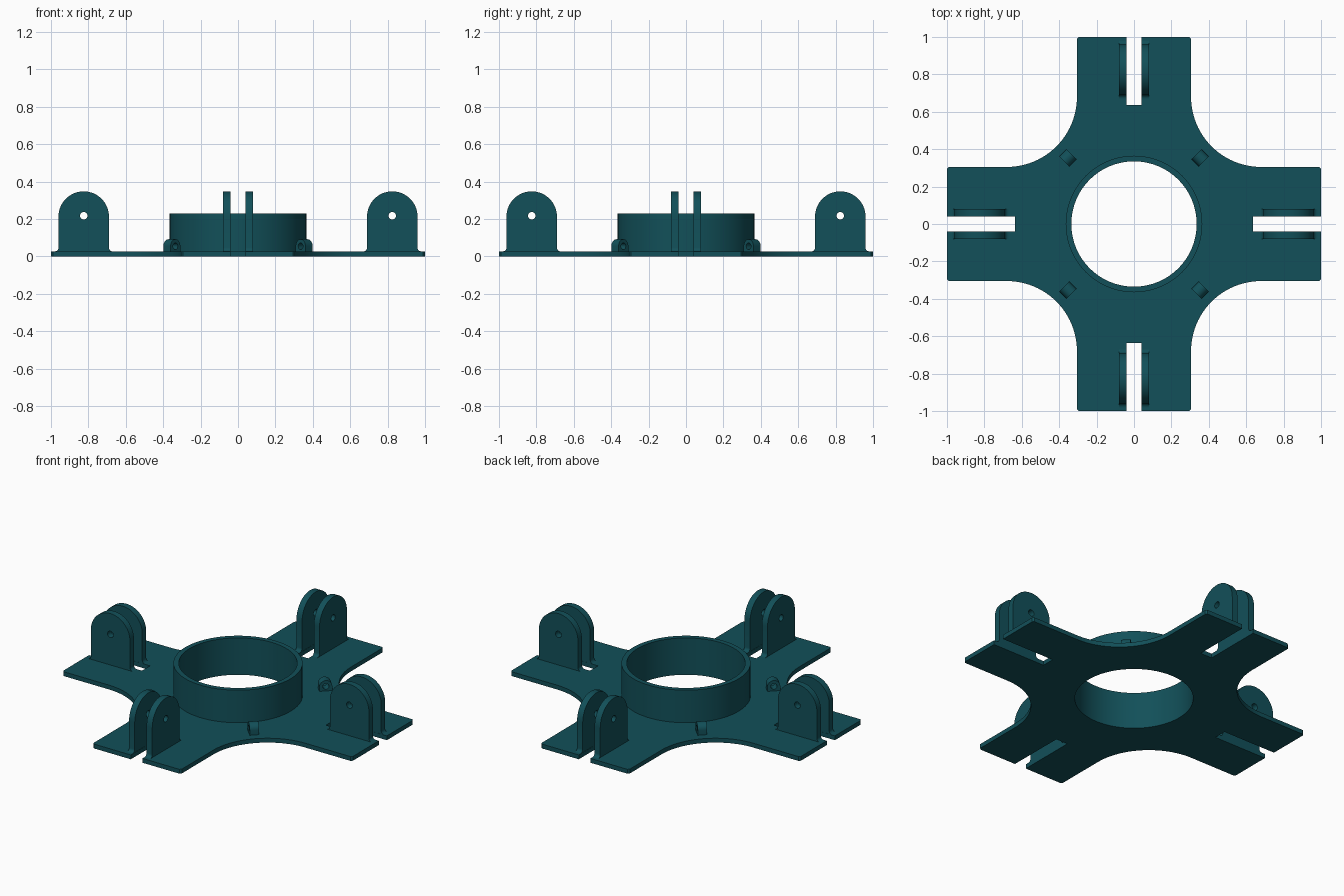
import bpy, bmesh
from math import pi, cos, sin, radians
from mathutils import Matrix, Vector
from mathutils.geometry import tessellate_polygon

if "Cube" in bpy.data.objects:
    bpy.data.objects.remove(bpy.data.objects["Cube"])

mat = bpy.data.materials.new("dark_teal")
mat.diffuse_color = (0.006, 0.08, 0.1, 1)
mat.use_nodes = True
mat.node_tree.nodes["Principled BSDF"].inputs["Base Color"].default_value = mat.diffuse_color


def arc(cx, cy, r, a0, a1, n):
    return [(cx + r * cos(radians(a0 + (a1 - a0) * i / n)),
             cy + r * sin(radians(a0 + (a1 - a0) * i / n))) for i in range(n + 1)]


def circle(cx, cy, r, n):
    return arc(cx, cy, r, 0, 360, n)[:-1]


def prism(name, loops, height, matrix=Matrix()):
    """Extrude an outline with optional holes along local z."""
    flat = [p for loop in loops for p in loop]
    n = len(flat)
    verts = [(x, y, 0) for x, y in flat] + [(x, y, height) for x, y in flat]
    tris = tessellate_polygon([[Vector((x, y, 0)) for x, y in loop] for loop in loops])
    faces = [tuple(t) for t in tris] + [tuple(i + n for i in reversed(t)) for t in tris]
    start = 0
    for loop in loops:
        m = len(loop)
        for i in range(m):
            a, b = start + i, start + (i + 1) % m
            faces.append((a, b, b + n, a + n))
        start += m
    mesh = bpy.data.meshes.new(name)
    mesh.from_pydata(verts, [], faces)
    bm = bmesh.new()
    bm.from_mesh(mesh)
    bm.transform(matrix)
    bmesh.ops.recalc_face_normals(bm, faces=bm.faces[:])
    bm.to_mesh(mesh)
    bm.free()
    obj = bpy.data.objects.new(name, mesh)
    bpy.context.collection.objects.link(obj)
    mesh.materials.append(mat)
    bpy.ops.object.select_all(action='DESELECT')
    obj.select_set(True)
    bpy.context.view_layer.objects.active = obj
    bpy.ops.object.shade_smooth_by_angle(angle=radians(35))
    return obj


# Cross-shaped base plate: one slotted arm and its corner fillet, repeated four times
arm = [(0.68, -0.305), (0.99, -0.305), (1, -0.295), (1, -0.04), (0.635, -0.04),
       (0.635, 0.04), (1, 0.04), (1, 0.295), (0.99, 0.305)]
arm += arc(0.68, 0.68, 0.375, 270, 180, 24)[:-1]
outline = []
for k in range(4):
    c, s = round(cos(k * pi / 2)), round(sin(k * pi / 2))
    outline += [(c * x - s * y, s * x + c * y) for x, y in arm]
prism("base_plate", [outline, circle(0, 0, 0.365, 96)], 0.027)

# Central collar
prism("collar", [circle(0, 0, 0.365, 96), circle(0, 0, 0.335, 96)], 0.23)

# Arched lug profile with flared foot and pin hole (radial, z)
lug = arc(0.98, 0.047, 0.02, 270, 180, 5)
lug += arc(0.825, 0.213, 0.135, 0, 180, 32)
lug += arc(0.67, 0.047, 0.02, 0, -90, 5)
lug_loops = [lug, circle(0.825, 0.218, 0.02, 20)]

# Small cable eye profile
eye = [(0.537, 0.02)] + arc(0.5, 0.055, 0.037, 0, 180, 16) + [(0.463, 0.02)]
eye_loops = [eye, circle(0.5, 0.055, 0.018, 16)]

upright = Matrix.Rotation(pi / 2, 4, 'X')
for k in range(4):
    # Pair of lugs either side of each slot
    turn = Matrix.Rotation(k * pi / 2, 4, 'Z')
    for side, y in (("left", 0.08), ("right", -0.041)):
        prism(f"hinge_lug_{side}_{k + 1}", lug_loops, 0.039,
              turn @ Matrix.Translation((0, y, 0)) @ upright)
    # Eye on each diagonal
    turn = Matrix.Rotation(k * pi / 2 + pi / 4, 4, 'Z')
    prism(f"cable_eye_{k + 1}", eye_loops, 0.054,
          turn @ Matrix.Translation((0, 0.027, 0)) @ upright)
